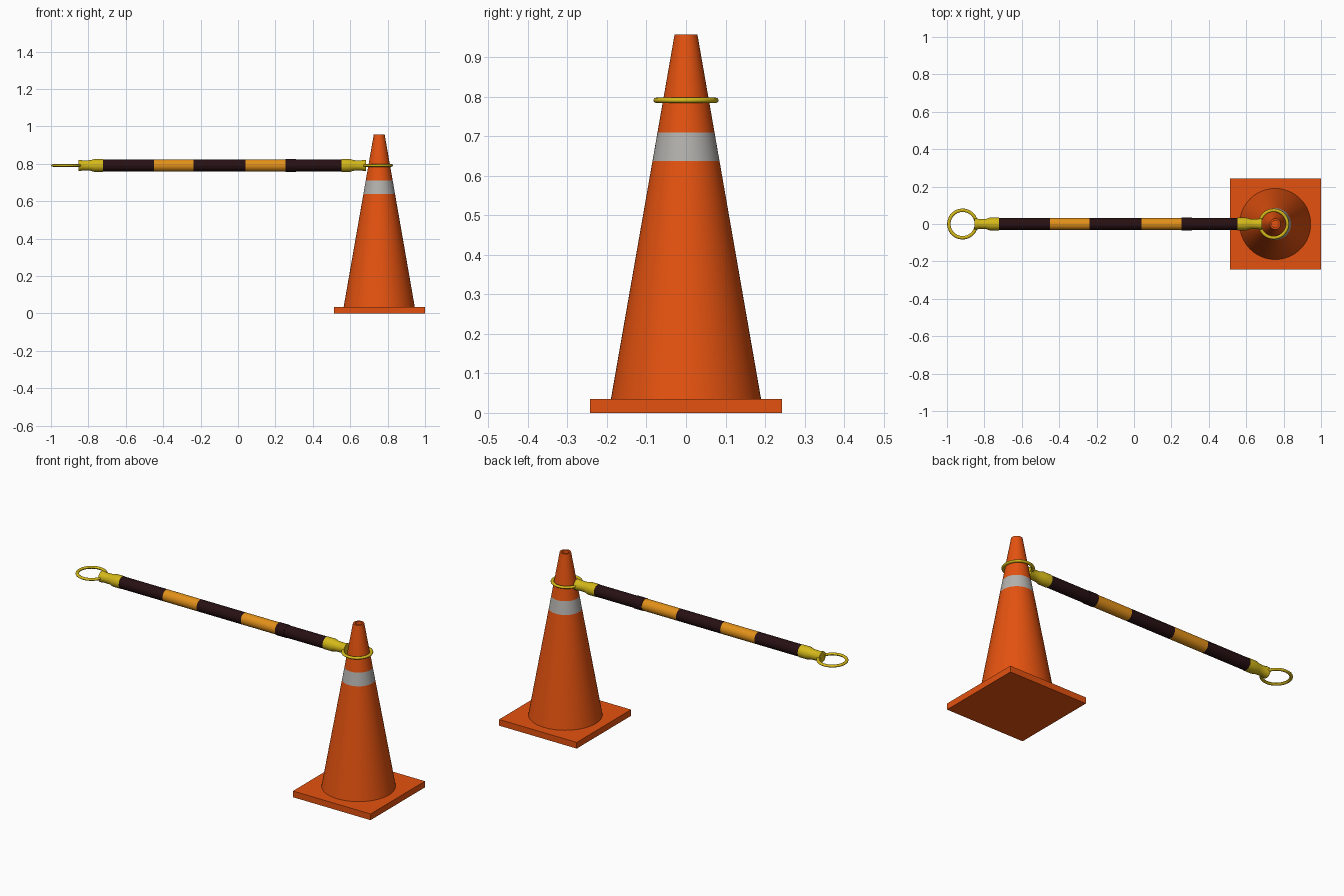
import bpy, bmesh, math
from mathutils import Matrix

if "Cube" in bpy.data.objects:
    bpy.data.objects.remove(bpy.data.objects["Cube"])


def material(name, rgb):
    m = bpy.data.materials.new(name)
    m.diffuse_color = (*rgb, 1)
    m.use_nodes = True
    m.node_tree.nodes["Principled BSDF"].inputs["Base Color"].default_value = m.diffuse_color
    return m


ORANGE = material("cone_orange", (0.78, 0.085, 0.005))
WHITE = material("reflective_grey", (0.45, 0.44, 0.42))
YELLOW = material("yellow_plastic", (0.66, 0.48, 0.01))
AMBER = material("amber_stripe", (0.76, 0.28, 0.01))
DARK = material("dark_stripe", (0.02, 0.005, 0.006))

CX, BAR_Z = 0.755, 0.791


def finish(bm, name, mats, angle=35):
    bmesh.ops.recalc_face_normals(bm, faces=bm.faces)
    me = bpy.data.meshes.new(name)
    bm.to_mesh(me)
    bm.free()
    for m in mats:
        me.materials.append(m)
    ob = bpy.data.objects.new(name, me)
    bpy.context.collection.objects.link(ob)
    bpy.ops.object.select_all(action='DESELECT')
    ob.select_set(True)
    bpy.context.view_layer.objects.active = ob
    bpy.ops.object.shade_smooth_by_angle(angle=math.radians(angle))
    return ob


def revolve(name, profile, mats, pick=lambda h: 0, place=Matrix(), cap=True, segs=48):
    """Turn (radius, height) points around z; pick(height) gives the material."""
    bm = bmesh.new()
    rings = [[bm.verts.new((r * math.cos(t), r * math.sin(t), h))
              for t in (2 * math.pi * i / segs for i in range(segs))] for r, h in profile]
    for a, b in zip(rings, rings[1:]):
        for i in range(segs):
            j = (i + 1) % segs
            bm.faces.new((a[i], a[j], b[j], b[i]))
    if cap:
        bm.faces.new(rings[0])
        bm.faces.new(rings[-1])
    for f in bm.faces:
        f.material_index = pick(f.calc_center_median().z)
    bm.transform(place)
    return finish(bm, name, mats)


# Square foot of the cone
bm = bmesh.new()
bmesh.ops.create_cube(bm, size=1, matrix=Matrix.Translation((CX + 0.002, 0, 0.0175))
                      @ Matrix.Diagonal((0.486, 0.486, 0.035, 1)))
finish(bm, "cone_base", [ORANGE])


# Cone body with a reflective band and a recessed top
def cone_r(z):
    return 0.19 - (z - 0.035) / 0.922 * 0.161


body = [(cone_r(z), z) for z in (0.03, 0.638, 0.71, 0.957)]
body += [(0.019, 0.957), (0.019, 0.917)]
revolve("cone_body", body, [ORANGE, WHITE],
        lambda z: 1 if 0.638 < z < 0.71 else 0, Matrix.Translation((CX, 0, 0)), segs=64)

# Striped bar, laid along x
along_x = Matrix.Translation((0, 0, BAR_Z)) @ Matrix.Rotation(math.pi / 2, 4, 'Y')
stripes = [-0.73, -0.45, -0.237, 0.04, 0.255, 0.57]
bar = [(0.0325, x) for x in stripes]


def stripe(x):
    return sum(x > s for s in stripes[1:-1]) % 2


revolve("striped_bar", bar, [DARK, AMBER], stripe, along_x)
revolve("bar_sleeve", [(0.0345, 0.255), (0.0345, 0.31)], [DARK], place=along_x)

# End caps and hoops, mirrored about the middle of the bar
MID = -0.085
for side, label in ((-1, "left"), (1, "right")):
    cap = [(0.034, 0.638), (0.034, 0.685), (0.028, 0.705), (0.027, 0.745), (0.030, 0.758), (0.030, 0.769)]
    revolve(label + "_end_cap", [(r, MID + side * d) for r, d in cap], [YELLOW], place=along_x)
    R, a, b = 0.0735, 0.009, 0.007
    loop = [(R + a * math.cos(t), b * math.sin(t))
            for t in (2 * math.pi * i / 12 for i in range(13))]
    hoop = revolve(label + "_hoop", loop, [YELLOW], cap=False,
                   place=Matrix.Translation((MID + 0.0 + side * 0.8315, 0, BAR_Z)))
    # Close the tube seam
    bm = bmesh.new()
    bm.from_mesh(hoop.data)
    bmesh.ops.remove_doubles(bm, verts=bm.verts, dist=1e-5)
    bmesh.ops.recalc_face_normals(bm, faces=bm.faces)
    bm.to_mesh(hoop.data)
    bm.free()
